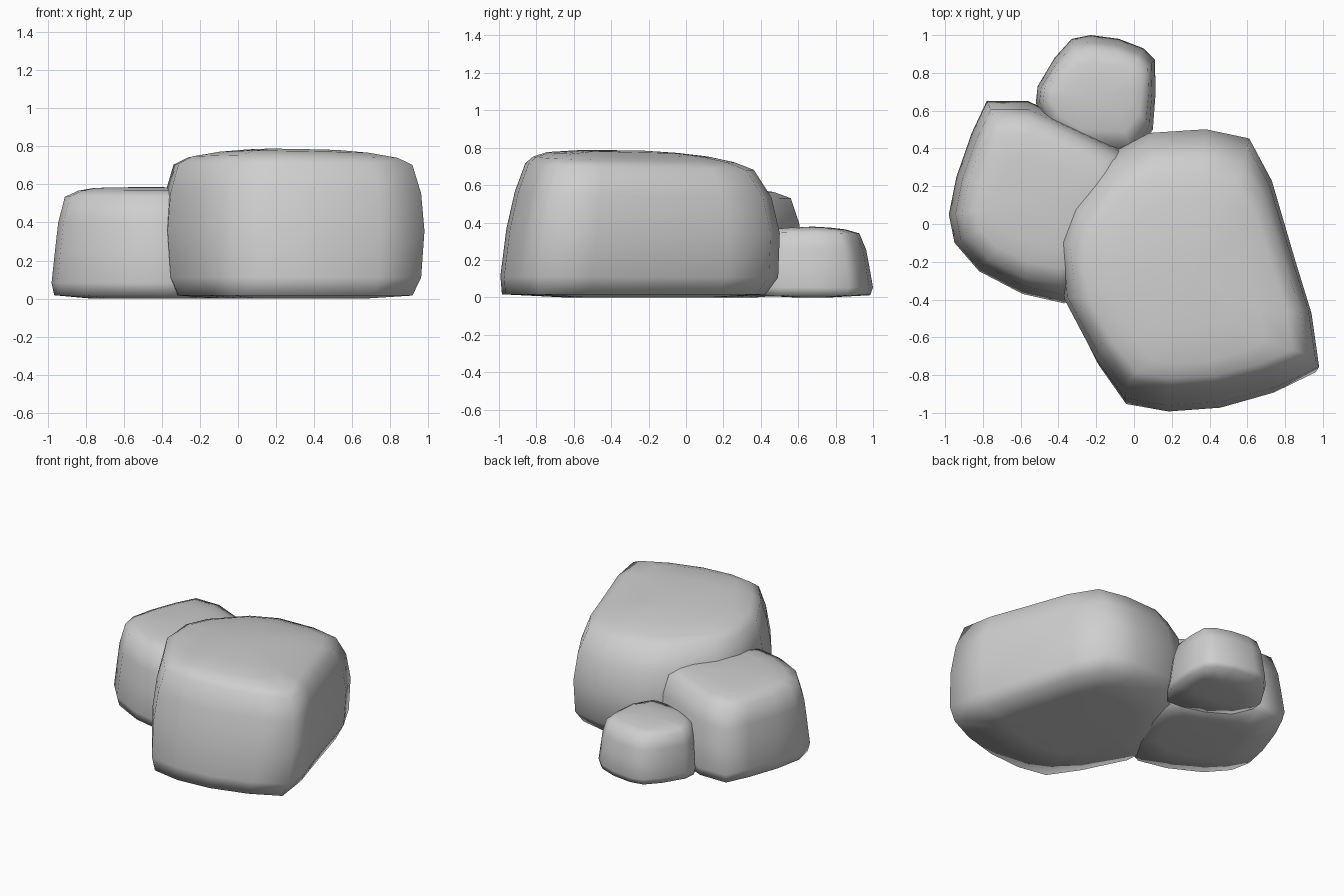
import bpy
import bmesh

# Remove the default cube only
default_cube = bpy.data.objects.get("Cube")
if default_cube:
    bpy.data.objects.remove(default_cube, do_unlink=True)


def make_material(name, colour):
    material = bpy.data.materials.new(name)
    material.use_nodes = True
    material.diffuse_color = colour
    material.node_tree.nodes["Principled BSDF"].inputs["Base Color"].default_value = colour
    return material


stone_grey = make_material("stone grey", (.62, .62, .62, 1))

# Profile rows: height fraction, inset across x, inset across y, shift along y
LEANING_PROFILE = [
    (0, .45, .45, 0), (.02, .09, .06, -.03), (.14, .025, .01, 0),
    (.45, 0, .025, .02), (.7, .025, .085, .02), (.89, .09, .185, 0),
    (.937, .2, .28, -.03), (.97, .42, .42, -.06), (.99, .65, .65, -.06)]


def upright_profile(rim_x, rim_y):
    """Profile that narrows evenly upwards to the given rim insets."""
    rows = [(0, 3), (.03, .2), (.14, 0), (.44, .27), (.68, .5),
            (.91, 1), (.965, 2), (.99, 3.2)]
    return [(fraction, inset * rim_x, inset * rim_y, 0) for fraction, inset in rows]


def make_boulder(name, outline, profile, centre, height, slope):
    """Stack scaled copies of a plan outline into a soft, flat-bottomed boulder."""
    cx, cy = centre
    bm = bmesh.new()

    def place(x, y, fraction):
        top = height + slope[0] * (x - cx) + slope[1] * (y - cy)
        return bm.verts.new((x, y, fraction * top))

    # Horizontal rings from the ground to the crown
    rings = [[place(cx + (x - cx) * (1 - inset_x),
                    cy + (y - cy) * (1 - inset_y) + shift, fraction)
              for x, y in outline]
             for fraction, inset_x, inset_y, shift in profile]

    # Side faces between neighbouring rings
    count = len(outline)
    for lower, upper in zip(rings, rings[1:]):
        for i in range(count):
            j = (i + 1) % count
            bm.faces.new((lower[i], lower[j], upper[j], upper[i]))

    # Fans closing the underside and the crown
    for ring, fraction in ((rings[0], 0), (rings[-1], 1)):
        hub = place(cx, cy, fraction)
        for i in range(count):
            bm.faces.new((ring[i], ring[(i + 1) % count], hub))

    bmesh.ops.recalc_face_normals(bm, faces=bm.faces)
    for face in bm.faces:
        face.smooth = True
    mesh = bpy.data.meshes.new(name)
    bm.to_mesh(mesh)
    bm.free()
    mesh.materials.append(stone_grey)
    boulder = bpy.data.objects.new(name, mesh)
    bpy.context.collection.objects.link(boulder)


# Large boulder at the front left
make_boulder(
    "large_boulder",
    [(-.05, -.96), (.18, -1), (.46, -.98), (.75, -.9), (.98, -.79),
     (.94, -.5), (.85, -.2), (.73, .22), (.61, .45), (.38, .5),
     (.08, .48), (-.12, .37), (-.33, .1), (-.4, -.1), (-.38, -.28),
     (-.37, -.42), (-.2, -.75)],
    LEANING_PROFILE, centre=(.28, -.24), height=.785, slope=(-.015, -.03))

# Middle boulder on the right side
make_boulder(
    "middle_boulder",
    [(-.78, .65), (-.56, .65), (-.3, .53), (-.05, .41), (.02, .3),
     (.02, .05), (-.12, -.3), (-.37, -.42), (-.59, -.37), (-.82, -.25),
     (-.95, -.1), (-.98, .05), (-.94, .25), (-.86, .48)],
    upright_profile(.14, .17), centre=(-.48, .12), height=.587, slope=(0, -.01))

# Small boulder at the back
make_boulder(
    "small_boulder",
    [(-.52, .64), (-.51, .73), (-.42, .88), (-.33, .98), (-.23, 1),
     (-.08, .98), (.05, .93), (.11, .87), (.115, .7), (.1, .5),
     (0, .33), (-.3, .35), (-.45, .48)],
    upright_profile(.12, .23), centre=(-.2, .68), height=.378, slope=(0, -.01))
